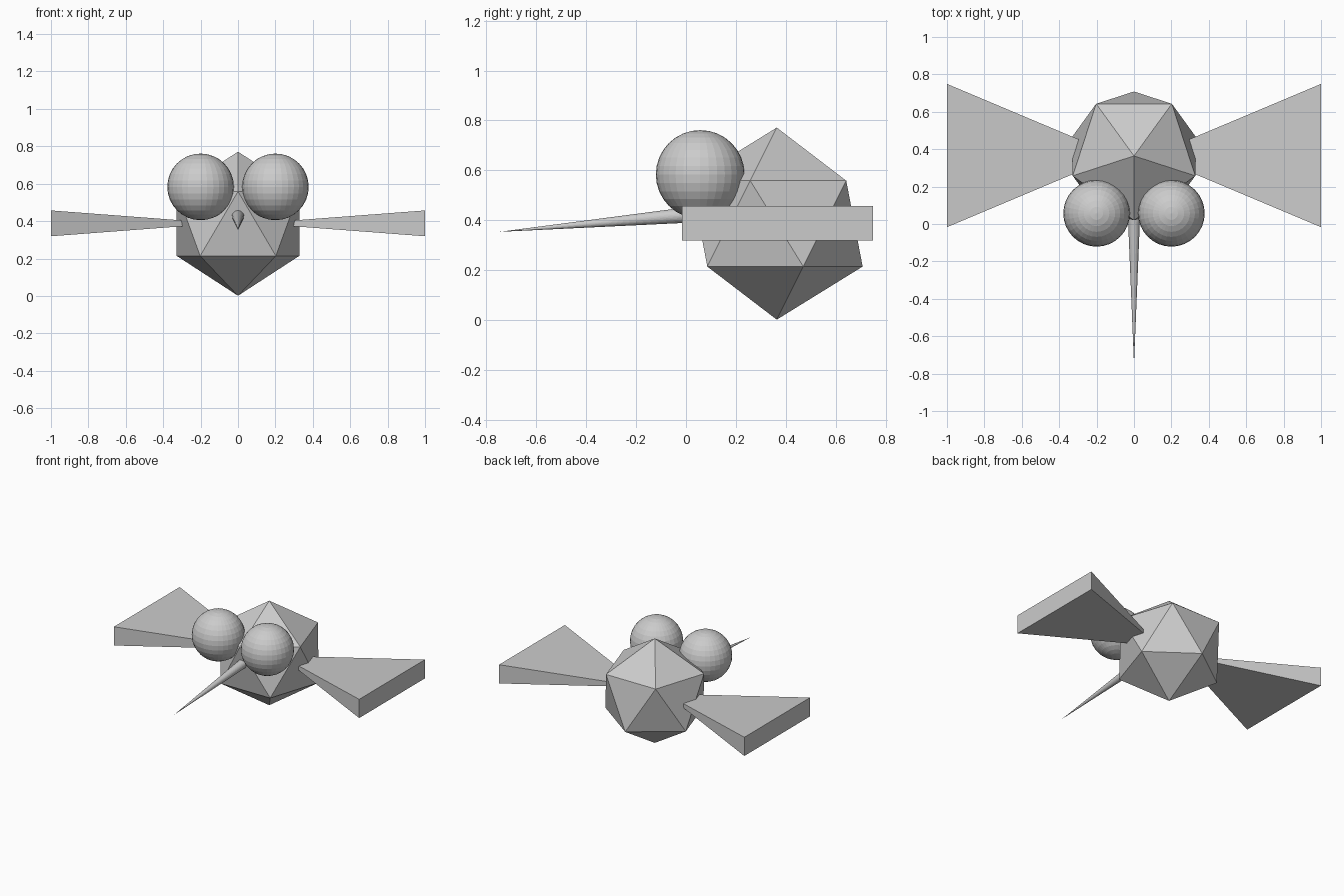
import bpy
from math import pi
from mathutils import Vector

if "Cube" in bpy.data.objects:
    bpy.data.objects.remove(bpy.data.objects["Cube"])


def name_it(name):
    obj = bpy.context.object
    obj.name = name
    return obj


# Body: plain icosahedron with an upper corner facing forward
bpy.ops.mesh.primitive_ico_sphere_add(subdivisions=1, radius=0.385,
                                      location=(0, 0.364, 0.386), rotation=(0, 0, -pi / 2))
name_it("body")

# Beak: long thin cone pointing forward and slightly down
tip = Vector((0, -0.75, 0.353))
base = Vector((0, 0.10, 0.429))
axis = tip - base
bpy.ops.mesh.primitive_cone_add(vertices=32, radius1=0.035, radius2=0, depth=axis.length,
                                location=(tip + base) / 2,
                                rotation=axis.to_track_quat('Z', 'Y').to_euler())
name_it("beak")


# Wing: flattened four-sided pyramid, its point buried in the body
def add_wing(side, name):
    x0, x1, hy, hz = 0.09, 1.0, 0.383, 0.069
    y, z = 0.366, 0.388
    verts = [(side * x0, y, z)]
    verts += [(side * x1, y + a * hy, z + b * hz)
              for a, b in ((-1, -1), (1, -1), (1, 1), (-1, 1))]
    faces = [(0, 2, 1), (0, 3, 2), (0, 4, 3), (0, 1, 4), (1, 2, 3, 4)]
    if side < 0:
        faces = [f[::-1] for f in faces]
    mesh = bpy.data.meshes.new(name)
    mesh.from_pydata(verts, [], faces)
    bpy.context.collection.objects.link(bpy.data.objects.new(name, mesh))


# Paired wings and big round eyes
for side, label in ((-1, "left"), (1, "right")):
    add_wing(side, label + "_wing")
    bpy.ops.mesh.primitive_uv_sphere_add(segments=32, ring_count=16, radius=0.178,
                                         location=(side * 0.20, 0.057, 0.583))
    name_it(label + "_eye")
